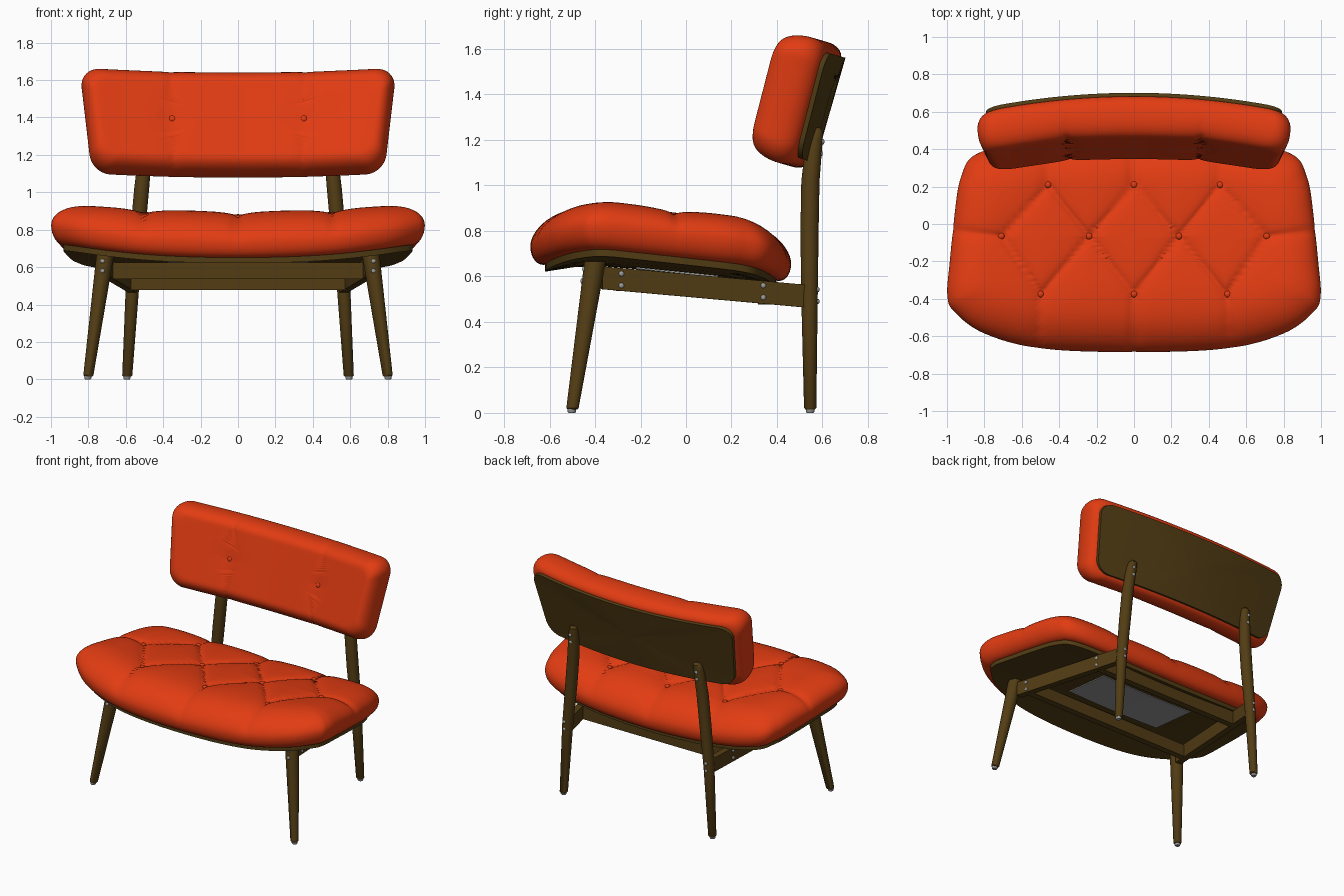
import bpy, bmesh, math
from mathutils import Vector

if "Cube" in bpy.data.objects:
    bpy.data.objects.remove(bpy.data.objects["Cube"])


def material(name, rgb):
    m = bpy.data.materials.new(name)
    m.diffuse_color = (*rgb, 1)
    m.use_nodes = True
    m.node_tree.nodes["Principled BSDF"].inputs["Base Color"].default_value = m.diffuse_color
    return m


ORANGE = material("orange fabric", (0.76, 0.045, 0.006))
WOOD = material("dark wood", (0.085, 0.046, 0.007))
METAL = material("grey metal", (0.33, 0.33, 0.33))


def skin(name, rings, mat, angle=40):
    """Join rings of points into a closed, capped surface."""
    bm = bmesh.new()
    loops = [[bm.verts.new(p) for p in ring] for ring in rings]
    n = len(loops[0])
    for a, b in zip(loops, loops[1:]):
        for i in range(n):
            j = (i + 1) % n
            bm.faces.new((a[i], a[j], b[j], b[i]))
    bm.faces.new(loops[0])
    bm.faces.new(loops[-1])
    bmesh.ops.recalc_face_normals(bm, faces=bm.faces)
    me = bpy.data.meshes.new(name)
    bm.to_mesh(me)
    bm.free()
    me.shade_smooth()
    me.set_sharp_from_angle(angle=math.radians(angle))
    me.materials.append(mat)
    ob = bpy.data.objects.new(name, me)
    bpy.context.collection.objects.link(ob)
    return ob


def pole(name, pts, mat, n=24):
    """Round leg through (x, y, z, radius) stations."""
    ang = [2 * math.pi * i / n for i in range(n)]
    return skin(name, [[(x + r * math.cos(a), y + r * math.sin(a), z) for a in ang]
                       for x, y, z, r in pts], mat)


def beam(name, p, q, w, h, mat):
    p, q = Vector(p), Vector(q)
    side = (q - p).cross(Vector((0, 0, 1))).normalized() * w / 2
    up = Vector((0, 0, h / 2))
    return skin(name, [[c + side + up, c - side + up, c - side - up, c + side - up]
                       for c in (p, q)], mat, 30)


def stud(name, loc, axis, r, depth, mat):
    """Domed button or screw head."""
    bpy.ops.mesh.primitive_uv_sphere_add(segments=16, ring_count=8, radius=r, location=loc)
    ob = bpy.context.object
    ob.name = name
    ob.scale = (1, 1, depth)
    ob.rotation_euler = Vector(axis).to_track_quat('Z', 'Y').to_euler()
    ob.data.shade_smooth()
    ob.data.materials.append(mat)


def smooth_loop(pts, k):
    """Closed Catmull-Rom curve."""
    out, n = [], len(pts)
    for i in range(n):
        a, b, c, d = (Vector(pts[(i + j) % n]) for j in (-1, 0, 1, 2))
        for s in range(k):
            t = s / k
            out.append(0.5 * (2 * b + (c - a) * t + (2 * a - 5 * b + 4 * c - d) * t * t
                              + (3 * b - a - 3 * c + d) * t ** 3))
    return out


def shells(outline, a, b, profile):
    """Inset the outline: profile rows are (inset, scale, height)."""
    return [[(p.x * (1 - d / a) * s, p.y * (1 - d / b) * s, h) for p in outline]
            for d, s, h in profile]


def pad_profile(low_d, low_h, mid_h, top_h, top_d, power, inner):
    prof = [(low_d, 0.9, low_h)]
    for i in range(9):
        t = i / 8 * math.pi / 2
        prof.append((low_d * (1 - math.sin(t)), 1, mid_h - (mid_h - low_h) * math.cos(t)))
    for i in range(1, 15):
        f = (1 - math.cos(i / 14 * math.pi / 2))
        f = 0.5 * f + 0.5 * (i / 14) ** 2
        prof.append((top_d * f, 1, mid_h + (top_h - mid_h) * (1 - (1 - f) ** power) ** 0.5))
    prof += [(top_d, 1 - i / inner, top_h) for i in range(1, inner)]
    return prof + [(top_d, 0.004, top_h)]


def seg_dist(x, y, s):
    ax, ay, bx, by = s
    dx, dy = bx - ax, by - ay
    t = max(0, min(1, ((x - ax) * dx + (y - ay) * dy) / (dx * dx + dy * dy)))
    return math.hypot(x - ax - t * dx, y - ay - t * dy)


# ---- seat cushion ----
CY = -0.11
half = [(0.5, -0.665), (0.8, -0.585), (0.96, -0.47), (0.998, -0.38), (0.985, -0.2),
        (0.96, 0.05), (0.925, 0.25), (0.84, 0.375), (0.55, 0.44)]
full = [(0, -0.685)] + half + [(0, 0.463)] + [(-x, y) for x, y in reversed(half)]
seat_line = smooth_loop([(x, y - CY) for x, y in full], 14)


def seat_base(x, y):
    return (0.64 - 0.1 * y + 0.05 * x * x
            - 0.5 * max(0, -0.3 - y) ** 2 - 0.5 * max(0, y - 0.2) ** 2)


back_row = [(x, 0.21) for x in (-0.46, 0, 0.46)]
mid_row = [(x, -0.065) for x in (-0.71, -0.24, 0.24, 0.71)]
front_row = [(x, -0.375) for x in (-0.5, 0, 0.5)]
seams = [(*p, p[0] * 1.03, 0.5) for p in back_row]
seams += [(*p, p[0] * 1.03, -0.7) for p in front_row]
seams += [(*mid_row[0], -1, -0.03), (*mid_row[3], 1, -0.03)]
for row in (back_row, front_row):
    for i in range(3):
        seams += [(*row[i], *mid_row[i]), (*row[i], *mid_row[i + 1])]
tufts = back_row + mid_row + front_row


def seat_point(x, y, h):
    y += CY
    d = min(seg_dist(x, y, s) for s in seams)
    b = min(math.hypot(x - u, y - v) for u, v in tufts)
    c = 0.012 * math.exp(-d / 0.012) + 0.016 * math.exp(-d / 0.07) + 0.014 * math.exp(-b / 0.06)
    w = min(1, max(0, h / 0.2))
    k = 1 - 0.3 * c * w
    return (x * k, (y - CY) * k + CY, seat_base(x, y) + h - c * w * w)


prof = pad_profile(0.07, 0.0, 0.1, 0.225, 0.25, 2.4, 34)
skin("seat_cushion", [[seat_point(*p) for p in ring]
                      for ring in shells(seat_line, 1, 0.574, prof)], ORANGE, 70)
for x, y in tufts:
    stud("seat_button", (x, y, seat_point(x, y - CY, 0.225)[2] + 0.007), (0, 0, 1), 0.018, 0.7, ORANGE)

# ---- seat board and underside panel ----
prof = [(0.065, s, -0.03) for s in (0.01, 0.25, 0.5, 0.75, 1)] + \
       [(0.065, s, 0.006) for s in (1, 0.75, 0.5, 0.25, 0.01)]
skin("seat_board", [[(x, y + CY, seat_base(x, y + CY) + h) for x, y, h in ring]
                    for ring in shells(seat_line, 1, 0.574, prof)], WOOD)
skin("underside_panel", [[(x, y, seat_base(x, y) - 0.03 + dz) for y in (-0.22, 0.14)
                          for dz in ((-0.006, 0.004) if y < 0 else (0.004, -0.006))]
                         for x in [-0.38 + 0.076 * i for i in range(11)]], METAL)

# ---- backrest: local u across, v up, n forward ----
TILT = math.radians(16)
A, B = 0.815, 0.285


def back_world(u, v, n):
    n += 0.13 * u * u
    return (u, 0.515 + v * math.sin(TILT) - n * math.cos(TILT),
            1.365 + v * math.cos(TILT) + n * math.sin(TILT))


def back_outline(r=0.1):
    pts = []
    for cx, cy, a0 in ((A - r, B - r, 0), (r - A, B - r, 90), (r - A, r - B, 180), (A - r, r - B, 270)):
        pts += [Vector((cx + r * math.cos(math.radians(a0 + i * 9)),
                        cy + r * math.sin(math.radians(a0 + i * 9)))) for i in range(11)]
    out = []
    for p, q in zip(pts, pts[1:] + pts[:1]):
        k = max(1, int((q - p).length / 0.018))
        out += [p.lerp(q, i / k) for i in range(k)]
    return [Vector((p.x * (1 + 0.14 * p.y), p.y)) for p in out]


back_line = back_outline()


def back_point(u, v, h):
    d = abs(abs(u) - 0.352 - 0.03 * v)
    b = math.hypot(abs(u) - 0.352, v)
    c = 0.008 * math.exp(-d / 0.01) + 0.012 * math.exp(-d / 0.08) + 0.01 * math.exp(-b / 0.05)
    w = min(1, max(0, (h + 0.1) / 0.2))
    return back_world(u, v * (1 - 0.4 * c * w), h - c * w)


prof = pad_profile(0.05, -0.105, -0.03, 0.115, 0.09, 2.3, 16)
skin("backrest_cushion", [[back_point(*p) for p in ring]
                          for ring in shells(back_line, A, B, prof)], ORANGE, 70)
for s in (-1, 1):
    stud("backrest_button", back_point(s * 0.352, 0, 0.118),
         (0, -math.cos(TILT), math.sin(TILT)), 0.02, 0.7, ORANGE)
prof = [(0.045, 0.02, -0.125), (0.045, 0.5, -0.125), (0.045, 1, -0.125),
        (0.045, 1, -0.095), (0.045, 0.02, -0.095)]
skin("backrest_board", [[back_world(*p) for p in ring]
                        for ring in shells(back_line, A, B, prof)], WOOD)

# ---- legs, side rails, feet and screws ----
for s in (-1, 1):
    pole("front_leg", [(s * 0.80, -0.5, 0.015, 0.021), (s * 0.80, -0.499, 0.022, 0.027),
                       (s * 0.71, -0.4, 0.665, 0.047)], WOOD)
    pole("back_leg", [(s * 0.593, 0.546, 0.015, 0.021), (s * 0.592, 0.546, 0.022, 0.027),
                      (s * 0.564, 0.543, 0.5, 0.036), (s * 0.535, 0.543, 0.8, 0.04),
                      (s * 0.515, 0.547, 1.02, 0.04), (s * 0.497, 0.565, 1.2, 0.036),
                      (s * 0.493, 0.572, 1.24, 0.03), (s * 0.492, 0.574, 1.255, 0.014)], WOOD)
    for x, y in ((0.803, -0.502), (0.594, 0.546)):
        pole("foot_glide", [(s * x, y, 0, 0.015), (s * x, y, 0.006, 0.019),
                            (s * x, y, 0.02, 0.019)], METAL)
    beam("side_rail", (s * 0.70, -0.37, 0.594), (s * 0.563, 0.53, 0.513), 0.045, 0.1, WOOD)
    for dz in (0, 0.052):
        for x, y, z, ax in ((0.711, -0.284, 0.56, (s, 0.15, 0)), (0.614, 0.34, 0.508, (s, 0.15, 0)),
                            (0.724, -0.457 + dz * 0.15, 0.58, (0, -1, 0)),
                            (0.565, 0.58, 0.49, (0, 1, 0)), (0.503, 0.594 + dz * 0.15, 1.14, (0, 1, 0))):
            stud("screw", (s * x, y, z + dz), ax, 0.012, 0.6, METAL)

# ---- cross rails ----
beam("front_cross_rail", (-0.68, -0.285, 0.581), (0.68, -0.285, 0.581), 0.045, 0.088, WOOD)
beam("rear_cross_rail", (-0.585, 0.34, 0.525), (0.585, 0.34, 0.525), 0.045, 0.095, WOOD)
